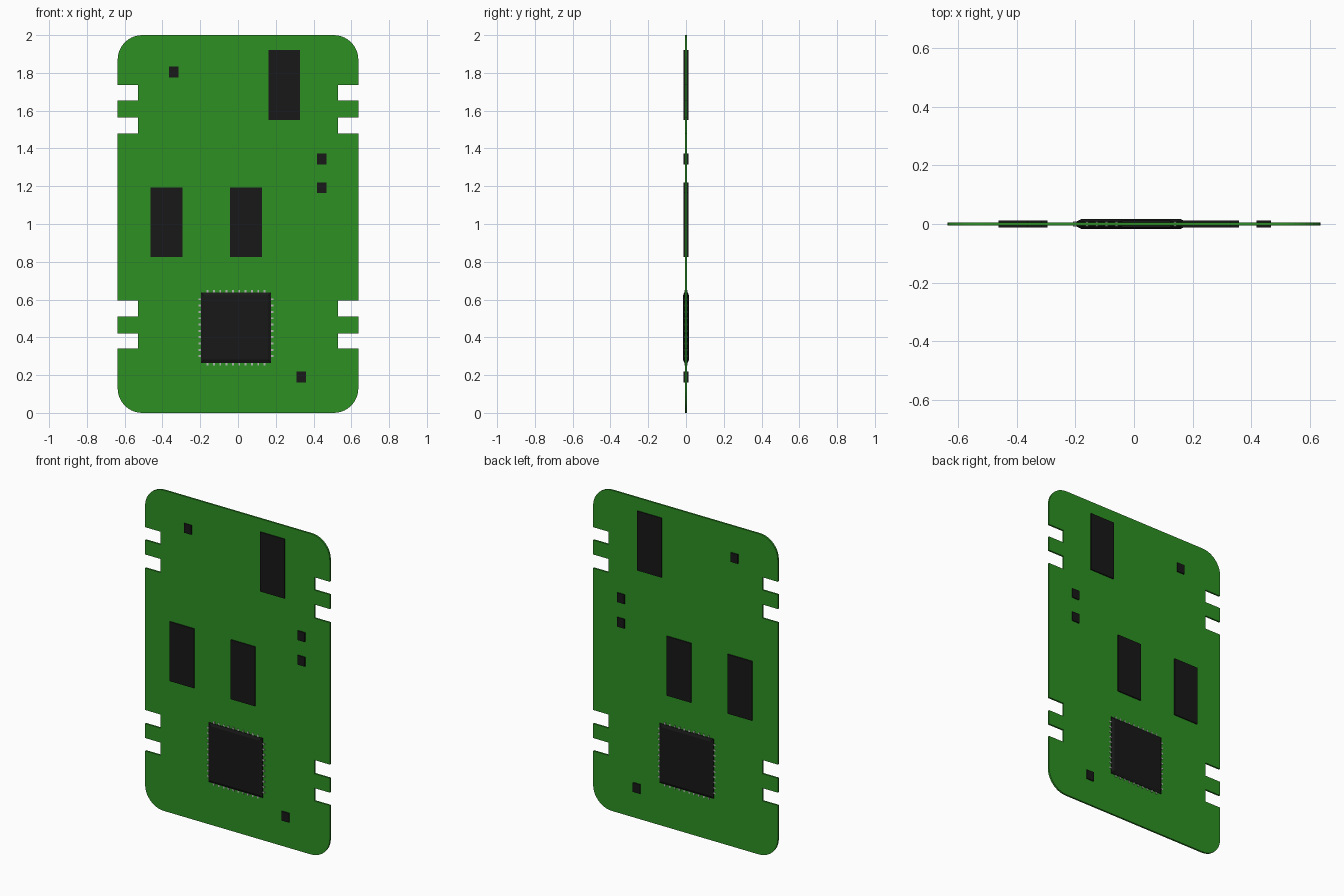
import bpy, bmesh
from math import sin, cos, pi
from mathutils import Matrix, Vector

if "Cube" in bpy.data.objects:
    bpy.data.objects.remove(bpy.data.objects["Cube"])


def material(name, rgb):
    m = bpy.data.materials.new(name)
    m.diffuse_color = (*rgb, 1)
    m.use_nodes = True
    m.node_tree.nodes["Principled BSDF"].inputs["Base Color"].default_value = m.diffuse_color
    return m


GREEN = material("board_green", (0.026, 0.28, 0.017))
BLACK = material("chip_black", (0.009, 0.009, 0.009))
METAL = material("pin_metal", (0.45, 0.47, 0.45))


def finish(bm, name, mat):
    bmesh.ops.recalc_face_normals(bm, faces=bm.faces)
    me = bpy.data.meshes.new(name)
    bm.to_mesh(me)
    bm.free()
    me.materials.append(mat)
    ob = bpy.data.objects.new(name, me)
    bpy.context.collection.objects.link(ob)
    return ob


def add_box(bm, x, z, w, h, depth):
    m = Matrix.Translation((x, 0, z)) @ Matrix.Diagonal((w, depth, h, 1))
    return bmesh.ops.create_cube(bm, size=1, matrix=m)["verts"]


# Board: right half outline with rounded corners and edge notches, mirrored
W, H, R, T, NOTCH = 0.637, 2.0, 0.13, 0.011, 0.53
N = 10


def corner(cz, start):
    return [(W - R + R * cos(start + i * pi / 2 / N),
             cz + R * sin(start + i * pi / 2 / N)) for i in range(N + 1)]


half = corner(R, -pi / 2)
for z0, z1 in [(0.34, 0.42), (0.51, 0.595), (1.48, 1.565), (1.655, 1.735)]:
    half += [(W, z0), (NOTCH, z0), (NOTCH, z1), (W, z1)]
half += corner(H - R, 0)
outline = half + [(-x, z) for x, z in reversed(half)]

bm = bmesh.new()
face = bm.faces.new([bm.verts.new((x, -T / 2, z)) for x, z in outline])
ext = bmesh.ops.extrude_face_region(bm, geom=[face])
bmesh.ops.translate(bm, vec=(0, T, 0),
                    verts=[v for v in ext["geom"] if isinstance(v, bmesh.types.BMVert)])
finish(bm, "circuit_board", GREEN)

# Memory chips and small components, showing on both faces of the board
parts = [("memory_chip", 0.168, 0.37, [(0.245, 1.735), (-0.379, 1.009), (0.042, 1.009)]),
         ("small_component", 0.05, 0.058, [(-0.34, 1.805), (0.443, 1.345),
                                           (0.443, 1.192), (0.334, 0.19)])]
for name, w, h, places in parts:
    for i, (x, z) in enumerate(places, 1):
        bm = bmesh.new()
        add_box(bm, x, z, w, h, 0.025)
        finish(bm, f"{name}_{i}", BLACK)

# Processor: square body whose front and back faces taper in
CX, CZ, S = -0.01, 0.451, 0.372
bm = bmesh.new()
add_box(bm, CX, CZ, S, S, 0.018)
bm.faces.ensure_lookup_table()
for sign in (-1, 1):
    f = next(f for f in bm.faces if f.calc_center_median().y * sign > 0.008)
    top = bmesh.ops.extrude_face_region(bm, geom=[f])
    bmesh.ops.delete(bm, geom=[f], context='FACES_ONLY')
    for v in [g for g in top["geom"] if isinstance(g, bmesh.types.BMVert)]:
        v.co = Vector((CX + (v.co.x - CX) * 0.91, sign * 0.017,
                       CZ + (v.co.z - CZ) * 0.91))
finish(bm, "processor", BLACK)

# Processor pins: ten along each of the four sides
bm = bmesh.new()
for i in range(10):
    o = (i - 4.5) * 0.0335
    for s in (-1, 1):
        add_box(bm, CX + o, CZ + s * (S / 2 + 0.002), 0.01, 0.022, 0.016)
        add_box(bm, CX + s * (S / 2 + 0.002), CZ + o, 0.022, 0.01, 0.016)
finish(bm, "processor_pins", METAL)
